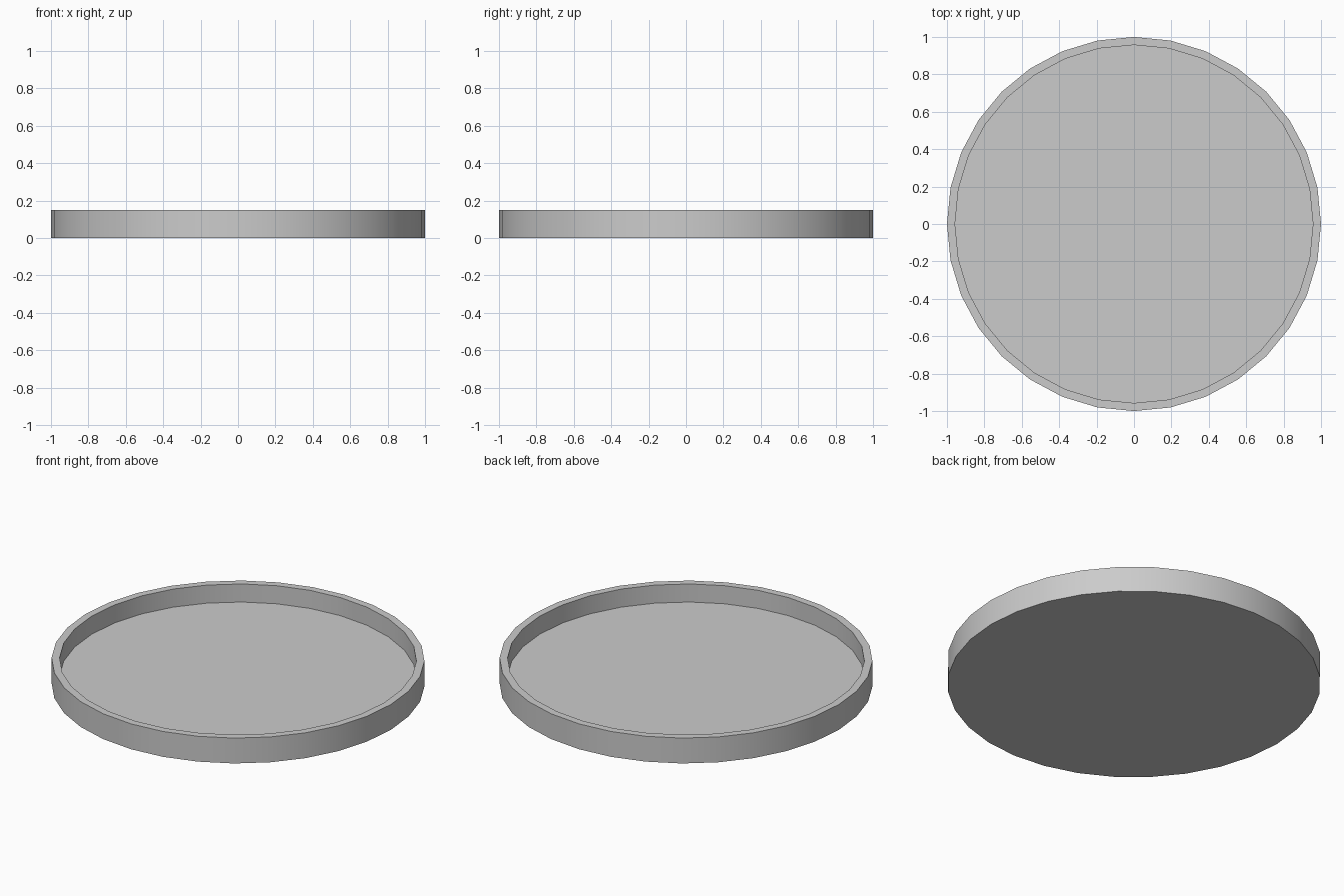
import bpy, bmesh, math

if "Cube" in bpy.data.objects:
    bpy.data.objects.remove(bpy.data.objects["Cube"])

SIDES = 32
HEIGHT = 0.15
THICK = 0.043


def ring(bm, radius, z):
    return [bm.verts.new((radius * math.cos(2 * math.pi * i / SIDES),
                          radius * math.sin(2 * math.pi * i / SIDES), z))
            for i in range(SIDES)]


# Shallow round tray: outer wall, flat rim, inner wall
bm = bmesh.new()
profile = [(1, 0), (1, HEIGHT), (1 - THICK, HEIGHT), (1 - THICK, THICK)]
rings = [ring(bm, r, z) for r, z in profile]
for a, b in zip(rings, rings[1:]):
    for i in range(SIDES):
        j = (i + 1) % SIDES
        bm.faces.new((a[i], a[j], b[j], b[i]))

# Underside and inner floor
bm.faces.new(rings[0][::-1])
bm.faces.new(rings[-1])
bmesh.ops.recalc_face_normals(bm, faces=bm.faces[:])

mesh = bpy.data.meshes.new("round_tray")
bm.to_mesh(mesh)
bm.free()
tray = bpy.data.objects.new("round_tray", mesh)
bpy.context.collection.objects.link(tray)

# Smooth walls with crisp rim edges
bpy.context.view_layer.objects.active = tray
tray.select_set(True)
bpy.ops.object.shade_smooth_by_angle(angle=math.radians(30))
